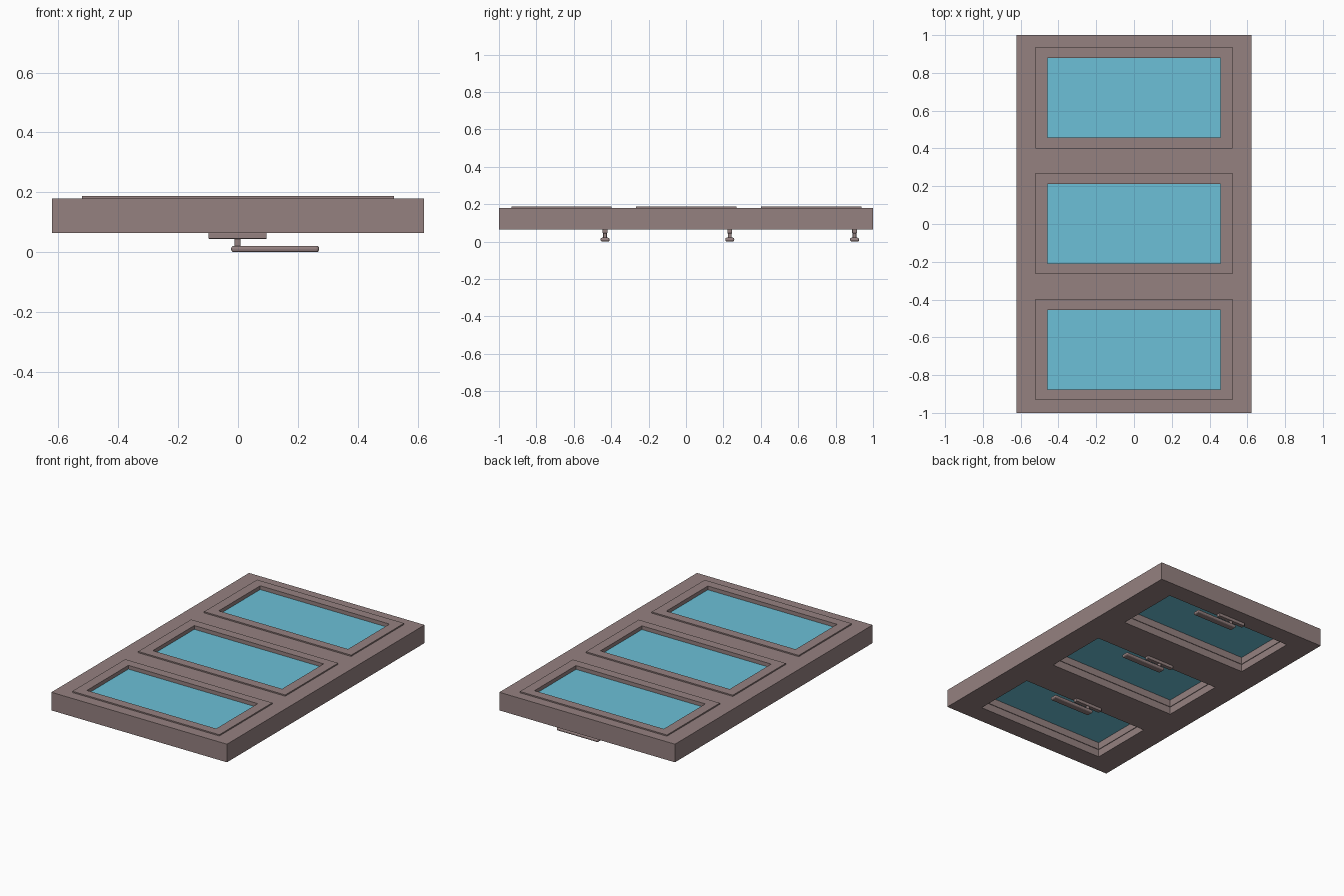
import bpy, bmesh

if "Cube" in bpy.data.objects:
    bpy.data.objects.remove(bpy.data.objects["Cube"])


def material(name, rgb):
    m = bpy.data.materials.new(name)
    m.diffuse_color = (*rgb, 1)
    m.use_nodes = True
    m.node_tree.nodes["Principled BSDF"].inputs["Base Color"].default_value = m.diffuse_color
    return m


WOOD = material("brown_wood", (0.30, 0.22, 0.217))
GLASS = material("blue_glass", (0.15, 0.53, 0.68))


def finish(name, bm, mat):
    bmesh.ops.recalc_face_normals(bm, faces=bm.faces)
    me = bpy.data.meshes.new(name)
    bm.to_mesh(me)
    bm.free()
    me.materials.append(mat)
    ob = bpy.data.objects.new(name, me)
    bpy.context.collection.objects.link(ob)
    return ob


def panel(name, xs, ys, z0, z1, mat):
    """Slab over a grid; cells with odd x and odd y index are through holes."""
    bm = bmesh.new()
    grid = [[bm.verts.new((x, y, z0)) for y in ys] for x in xs]
    for i in range(len(xs) - 1):
        for j in range(len(ys) - 1):
            if not (i % 2 and j % 2):
                bm.faces.new((grid[i][j], grid[i + 1][j],
                              grid[i + 1][j + 1], grid[i][j + 1]))
    ext = bmesh.ops.extrude_face_region(bm, geom=bm.faces[:], use_keep_orig=True)
    for v in ext["geom"]:
        if isinstance(v, bmesh.types.BMVert):
            v.co.z = z1
    bmesh.ops.dissolve_limit(bm, angle_limit=0.01, verts=bm.verts, edges=bm.edges)
    return finish(name, bm, mat)


def box(name, x0, x1, y0, y1, z0, z1, mat, bevel=0, segments=2):
    ob = panel(name, [x0, x1], [y0, y1], z0, z1, mat)
    if bevel:
        mod = ob.modifiers.new("rounded_edges", "BEVEL")
        mod.width = bevel
        mod.segments = segments
    return ob


CENTRES = (-0.665, 0.002, 0.669)
HX, HY = 0.458, 0.21       # opening half size
TX, TY = 0.521, 0.268      # trim half size

# main frame with three openings
cuts = [c + s * HY for c in CENTRES for s in (-1, 1)]
panel("window_frame", [-0.622, -HX, HX, 0.622], [-1, *cuts, 1], 0.064, 0.18, WOOD)

for n, c in enumerate(CENTRES, 1):
    # raised trim
    panel(f"trim_{n}", [-TX, -HX, HX, TX], [c - TY, c - HY, c + HY, c + TY],
          0.18, 0.188, WOOD)
    # thin sash lining the opening below the glass, then the pane
    s = 0.004
    panel(f"sash_{n}", [-HX, s - HX, HX - s, HX],
          [c - HY, c - HY + s, c + HY - s, c + HY], 0.112, 0.158, WOOD)
    box(f"glass_{n}", -HX, HX, c - HY, c + HY, 0.158, 0.164, GLASS)
    # handle underneath: plate, post and lever
    h = c + 0.232
    box(f"handle_plate_{n}", -0.099, 0.096, h - 0.013, h + 0.013, 0.044, 0.066, WOOD, 0.003)
    box(f"handle_post_{n}", -0.011, 0.009, h - 0.01, h + 0.01, 0.012, 0.05, WOOD, 0.006, 3)
    box(f"handle_lever_{n}", -0.023, 0.271, h - 0.024, h + 0.024, 0.0, 0.021, WOOD, 0.009, 3)
